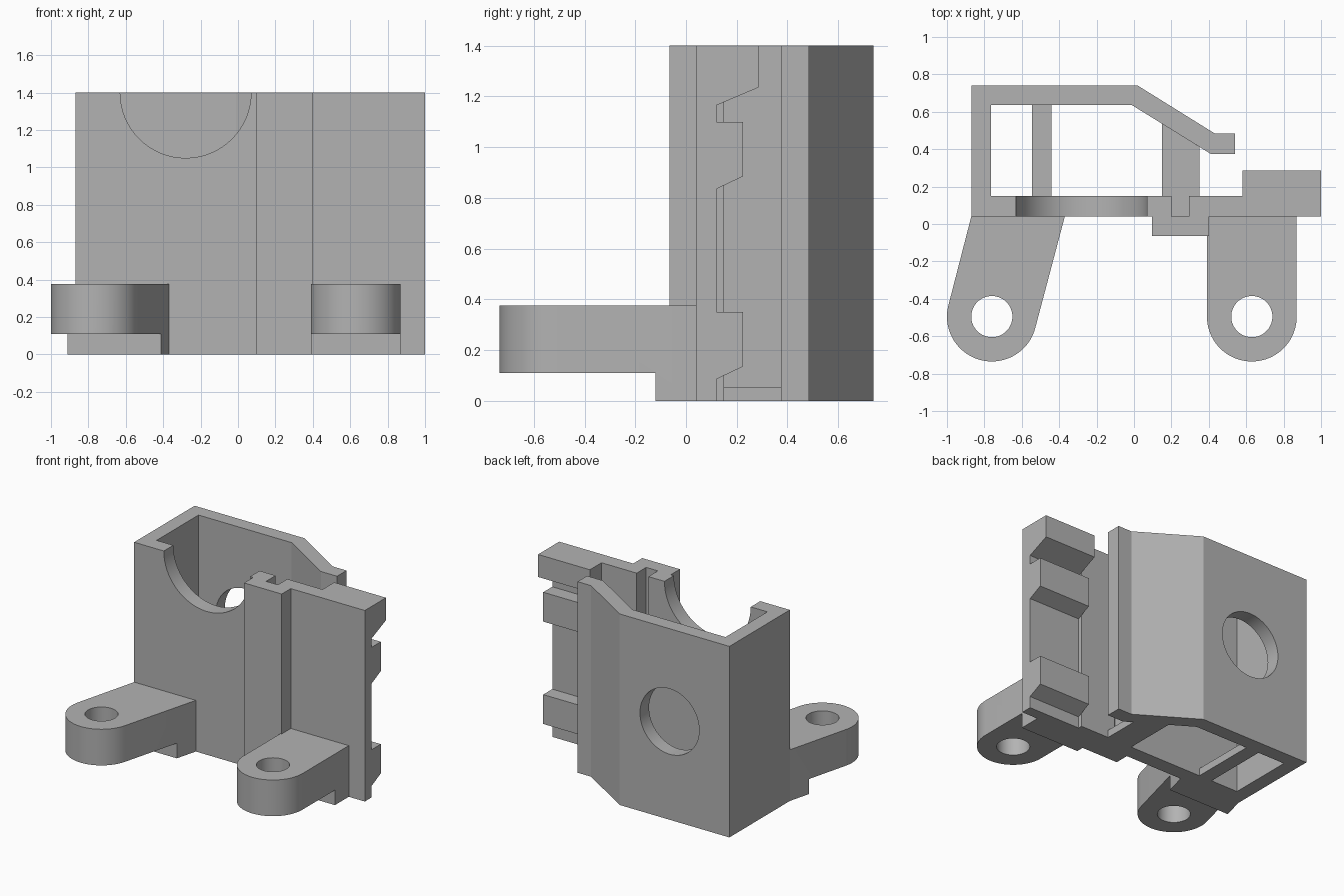
import bpy, bmesh
from math import sin, cos, radians
from mathutils import Vector

if "Cube" in bpy.data.objects:
    bpy.data.objects.remove(bpy.data.objects["Cube"], do_unlink=True)

HEIGHT = 1.4
grey = bpy.data.materials.new("plain grey")
grey.use_nodes = True
grey.diffuse_color = (0.45, 0.45, 0.45, 1)
grey.node_tree.nodes["Principled BSDF"].inputs["Base Color"].default_value = grey.diffuse_color


def prism(name, outline, start, end, axis="z"):
    """Extrude an outline along z (points are x, y), x (y, z) or y (x, z)."""
    place = {"z": lambda a, b, t: (a, b, t),
             "x": lambda a, b, t: (t, a, b),
             "y": lambda a, b, t: (a, t, b)}[axis]
    bm = bmesh.new()
    face = bm.faces.new([bm.verts.new(place(a, b, start)) for a, b in outline])
    grown = bmesh.ops.extrude_face_region(bm, geom=[face])["geom"]
    offset = Vector(place(0, 0, end - start))
    bmesh.ops.translate(bm, vec=offset, verts=[v for v in grown if isinstance(v, bmesh.types.BMVert)])
    bmesh.ops.recalc_face_normals(bm, faces=bm.faces)
    mesh = bpy.data.meshes.new(name)
    bm.to_mesh(mesh)
    bm.free()
    mesh.materials.append(grey)
    obj = bpy.data.objects.new(name, mesh)
    bpy.context.collection.objects.link(obj)
    return obj


def arc(cx, cy, r, first=0, last=360, steps=64):
    angles = [radians(first + (last - first) * i / steps) for i in range(steps + 1)]
    points = [(cx + r * cos(a), cy + r * sin(a)) for a in angles]
    return points[:-1] if last - first == 360 else points


def box(x0, x1, y0, y1):
    return [(x0, y0), (x1, y0), (x1, y1), (x0, y1)]


def cut(obj, *cutters):
    """Subtract the cutters, bake the result and discard the cutters."""
    for cutter in cutters:
        cutter.hide_render = True
        mod = obj.modifiers.new("cut", "BOOLEAN")
        mod.operation, mod.solver, mod.object = "DIFFERENCE", "EXACT", cutter
    graph = bpy.context.evaluated_depsgraph_get()
    mesh = bpy.data.meshes.new_from_object(obj.evaluated_get(graph))
    obj.modifiers.clear()
    obj.data = mesh
    for cutter in cutters:
        bpy.data.objects.remove(cutter, do_unlink=True)


def smooth(obj):
    bpy.ops.object.select_all(action="DESELECT")
    obj.select_set(True)
    bpy.context.view_layer.objects.active = obj
    bpy.ops.object.shade_smooth_by_angle(angle=radians(25))


# Wrap-around housing wall with front rib and cable groove
housing = prism("housing", [
    (-.87, .04), (.095, .04), (.095, -.065), (.40, -.065), (.40, .04), (.58, .04),
    (.58, .15), (.295, .15), (.295, .04), (.20, .04), (.20, .15), (-.765, .15),
    (-.765, .635), (-.01, .635), (.41, .375), (.54, .375), (.54, .485),
    (.43, .485), (.02, .74), (-.87, .74)], 0, HEIGHT)
cut(housing,
    prism("notch_cutter", arc(-.28, HEIGHT, .35), -.03, .3, "y"),
    prism("hole_cutter", arc(-.385, .72, .24), .5, .9, "y"))
smooth(housing)

# Rail clip plate with three hooked teeth on its back
prism("rail_plate", [
    (.04, 0), (.12, 0), (.12, .085), (.225, .135), (.225, .35), (.12, .35),
    (.12, .835), (.225, .885), (.225, 1.10), (.12, 1.10), (.12, 1.165),
    (.285, 1.235), (.285, HEIGHT), (.04, HEIGHT)], .58, 1.0, "x")

# Thin floor strips joining the front and back walls
prism("floor_bar", box(-.545, -.44, .15, .635), 0, .055)
prism("floor_bridge", [(.15, .15), (.35, .15), (.35, .412), (.15, .536)], 0, .055)
prism("groove_floor", box(.20, .295, .04, .15), 0, .055)


# Mounting ears: rounded slabs with a bolt hole and a short foot at the wall
def ear(name, cx, tilt, base_left, base_right):
    cy = -.495
    obj = prism(name, [(base_right, .04), (base_left, .04)]
                + arc(cx, cy, .24, 180 - tilt, 360 - tilt, 40), 0, .375)
    cut(obj,
        prism("bolt_cutter", arc(cx, cy, .11), -.1, .6),
        prism("undercut", box(-1.3, 1.3, -1, -.12), -.1, .11))
    smooth(obj)


ear("right_ear", -.76, 14.8, -.87, -.37)
ear("left_ear", .63, 0, .39, .87)
